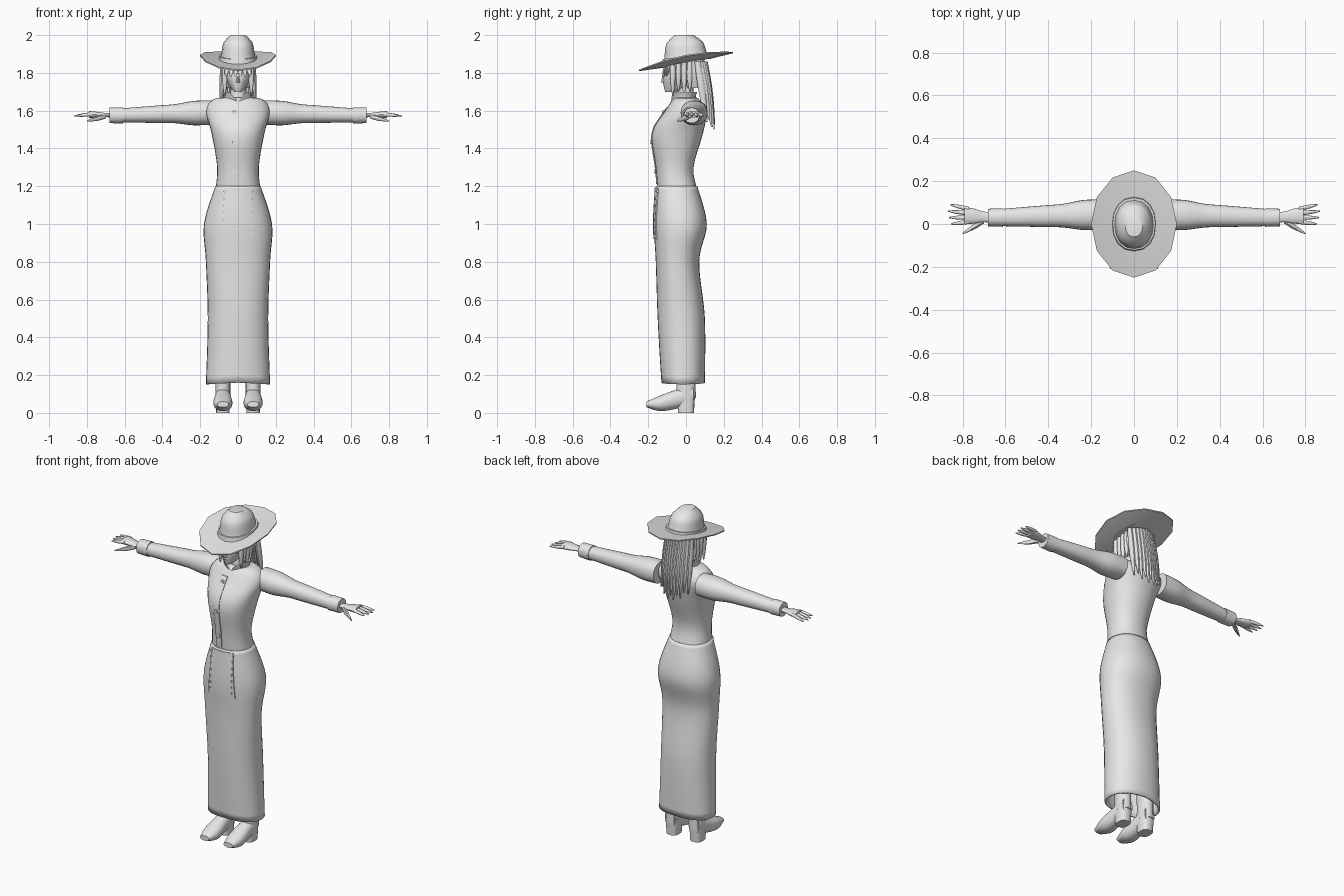
import bpy, bmesh
from math import sin, cos, pi, radians, copysign
from mathutils import Vector
from mathutils.bvhtree import BVHTree

cube = bpy.data.objects.get("Cube")
if cube:
    bpy.data.objects.remove(cube)

grey = bpy.data.materials.new("light grey")
grey.use_nodes = True
grey.diffuse_color = (.8, .8, .8, 1)
shader = grey.node_tree.nodes["Principled BSDF"]
shader.inputs["Base Color"].default_value = grey.diffuse_color


def finish(name, bm, thickness=0):
    """Turn a bmesh into a shaded, coloured object and return its surface."""
    bmesh.ops.recalc_face_normals(bm, faces=bm.faces)
    mesh = bpy.data.meshes.new(name)
    bm.to_mesh(mesh)
    mesh.materials.append(grey)
    mesh.shade_smooth()
    mesh.set_sharp_from_angle(angle=radians(40))
    obj = bpy.data.objects.new(name, mesh)
    bpy.context.collection.objects.link(obj)
    if thickness:
        obj.modifiers.new("thickness", "SOLIDIFY").thickness = thickness
    surface = BVHTree.FromBMesh(bm)
    bm.free()
    return surface


def refine(rings, steps):
    """Insert smoothly interpolated rings between the given ones."""
    rings = [Vector(ring) for ring in rings]
    padded = [rings[0], *rings, rings[-1]]
    result = []
    for before, start, end, after in zip(padded, padded[1:], padded[2:], padded[3:]):
        enter, leave = (end - before) / 2, (after - start) / 2
        for k in range(steps):
            t = k / steps
            ease = t * t * (3 - 2 * t)
            result.append(start.lerp(end, ease) + enter * t * (1 - t) ** 2
                          - leave * t * t * (1 - t))
    return result + [rings[-1]]


def loft(name, axis, rings, sides=24, power=2.2, steps=4, caps=True, warp=None, thickness=0):
    """Skin rings of (position on axis, two centres, two radii)."""
    bm = bmesh.new()
    loops = []
    for t, a, b, ra, rb in refine(rings, steps):
        loop = []
        for i in range(sides):
            c, s = cos(2 * pi * i / sides), sin(2 * pi * i / sides)
            u = a + ra * copysign(abs(c) ** (2 / power), c)
            v = b + rb * copysign(abs(s) ** (2 / power), s)
            point = Vector({"x": (t, u, v), "y": (u, t, v), "z": (u, v, t)}[axis])
            if warp:
                warp(point)
            loop.append(bm.verts.new(point))
        loops.append(loop)
    for low, high in zip(loops, loops[1:]):
        for i in range(sides):
            bm.faces.new((low[i - 1], low[i], high[i], high[i - 1]))
    if caps:
        bm.faces.new(loops[0])
        bm.faces.new(loops[-1])
    return finish(name, bm, thickness)


def body(name, axis, rows, middle=0, **options):
    """Loft rows of (position, half width, near edge, far edge)."""
    rings = [(t, middle, (near + far) / 2, width, (far - near) / 2)
             for t, width, near, far in rows]
    return loft(name, axis, rings, **options)


def tube(name, axis, start, end, radii, flat=1, sides=10, **options):
    """Loft evenly spaced radii from one point to another."""
    start, end = Vector(start), Vector(end)
    rings = []
    for i, radius in enumerate(radii):
        x, y, z = start.lerp(end, i / (len(radii) - 1))
        place = {"x": (x, y, z), "y": (y, x, z), "z": (z, x, y)}[axis]
        rings.append((*place, radius, radius * flat))
    loft(name, axis, rings, sides=sides, **options)


def on_front(surface, x, z):
    return surface.ray_cast(Vector((x, -1, z)), Vector((0, 1, 0)))[0]


def patch(name, surface, low, high, width, middle=0, lift=.005):
    """A thin plate laid on the front of a surface."""
    bm = bmesh.new()
    cells = 8
    grid = []
    for r in range(cells + 1):
        z = low + (high - low) * r / cells
        row = [on_front(surface, middle + width(r / cells) * (2 * c / cells - 1), z)
               for c in range(cells + 1)]
        grid.append([bm.verts.new(p - Vector((0, lift, 0))) for p in row])
    for lower, upper in zip(grid, grid[1:]):
        for c in range(cells):
            bm.faces.new((lower[c], lower[c + 1], upper[c + 1], upper[c]))
    sheet = bmesh.ops.extrude_face_region(bm, geom=bm.faces[:], use_keep_orig=True)
    for v in sheet["geom"]:
        if isinstance(v, bmesh.types.BMVert):
            v.co.y += lift
    finish(name, bm)


def button(name, surface, x, z, radius):
    base = on_front(surface, x, z)
    tube(name, "y", base, base - Vector((0, .01, 0)), (radius, radius), steps=1)


# Skirt with a slightly arched hem
def arch_hem(p):
    if p.z < .2:
        p.z += .01 - abs(p.x) / 20


skirt = body("skirt", "z", [
    (.15, .17, -.13, .1), (.5, .16, -.15, .1), (.8, .17, -.16, .07),
    (1, .18, -.17, .11), (1.2, .12, -.16, .06)],
    sides=32, steps=6, caps=False, warp=arch_hem, thickness=.01)

# Jacket
jacket = body("jacket", "z", [
    (1.18, .12, -.15, .06), (1.3, .11, -.16, .04), (1.48, .14, -.18, .09),
    (1.6, .17, -.11, .11), (1.66, .13, -.07, .07), (1.67, .06, -.05, .05)], sides=32)
patch("jacket_placket", jacket, 1.21, 1.62, lambda t: .02, middle=-.02)
for i in range(3):
    button("jacket_button", jacket, -.02, 1.28 + .155 * i, .012)

# Apron panel, narrower at the top, with two rows of buttons
patch("apron_panel", skirt, .92, 1.19, lambda t: .09 - .02 * t)
for x in (-.07, .07):
    for i in range(7):
        button("panel_button", skirt, x, .95 + i / 27, .006)


# Neck and open collar
def open_collar(p):
    if p.y < 0 and p.z > 1.66:
        p.z -= max(0, .05 - abs(p.x))


tube("neck", "z", (0, 0, 1.62), (0, 0, 1.76), (.05, .04, .04), sides=16)
tube("collar", "z", (0, -.01, 1.64), (0, -.01, 1.7), (.075, .07, .08), flat=.8,
     sides=24, caps=False, warp=open_collar, thickness=.005)

# Head and face
head = body("head", "z", [(1.7, .02, -.11, -.05), (1.74, .05, -.12, .04),
                          (1.8, .07, -.12, .08), (1.92, .05, -.07, .06)])
tube("nose", "z", (0, -.12, 1.75), (0, -.115, 1.79), (.01, .005), flat=1.5)
patch("mouth", head, 1.727, 1.73, lambda t: .012, lift=.002)
for side, x in (("left", .03), ("right", -.03)):
    patch(side + "_eye", head, 1.78, 1.795, lambda t: .012, middle=x, lift=.002)

# Hair: cap, long back strands, side locks and fringe
body("hair_cap", "z", [(1.72, .06, 0, .1), (1.8, .08, -.05, .11), (1.9, .07, -.06, .09)])
LOCK = (.012, .015, .012, .003)
for i in range(11):
    across = i / 5 - 1
    inward = across ** 2 / 25
    tube("back_strand", "z", (.08 * across, .1 - inward, 1.86),
         (.09 * across, .15 - inward, 1.5 + inward + i % 2 / 40), LOCK, flat=1.3)
for side in (-1, 1):
    for i in range(4):
        y = .03 * i - .07
        tube("side_lock", "z", (.07 * side, y, 1.86), (.07 * side, y, 1.68 + i % 2 / 50), LOCK)
    for i in range(3):
        x = side * (.01 + i / 50)
        tube("fringe_lock", "z", (x, i / 99 - .1, 1.86), (x * 1.3, i / 99 - .125, 1.78),
             LOCK, flat=.6)


# Hat: faceted tilted brim, crown and band
def bend_brim(p):
    p.z += .19 * p.y + .8 * p.x ** 2


def tilt_crown(p):
    p.z += 1.3 * p.y * (2 - p.z)


tube("hat_brim", "z", (0, 0, 1.87), (0, 0, 1.85), (.1, .2, .2, .1), flat=1.25,
     sides=12, power=2, steps=1, warp=bend_brim)
tube("hat_crown", "z", (0, 0, 1.855), (0, -.01, 2), (.1, .09, .085, .075, .04), flat=1.25,
     sides=16, steps=2, warp=tilt_crown)
tube("hat_band", "z", (0, 0, 1.855), (0, 0, 1.89), (.105, .1), flat=1.23,
     sides=16, steps=1, warp=tilt_crown)

# Arms, hands and boots
for side, s in (("left", 1), ("right", -1)):
    def wrist(x, y=.03, z=1.575):
        return (s * x, y, z)

    tube(side + "_sleeve", "x", wrist(.14, .045, 1.59), wrist(.62),
         (.07, .07, .055, .05, .045, .04), flat=.92, sides=24)
    tube(side + "_cuff", "x", wrist(.61), wrist(.68), (.043, .041), sides=24, steps=1)
    tube(side + "_palm", "x", wrist(.66), wrist(.79, .04, 1.58), (.025, .025, .035, .04),
         flat=.45, sides=16)
    for i, finger in enumerate(("index", "middle", "ring", "little")):
        tip = .87 - abs(i - 1.7) / 99
        tube(f"{side}_{finger}_finger", "x", wrist(.77, .01 + i / 50, 1.582),
             wrist(tip, .03 * i, 1.572), (.01, .01, .008, .003))
    tube(side + "_thumb", "x", wrist(.7, .015, 1.57), wrist(.8, -.045, 1.545),
         (.012, .014, .01, .003))
    middle = s * .08
    body(side + "_boot_foot", "y", [(-.21, .03, .03, .06), (-.14, .05, .01, .09),
                                    (-.06, .045, .02, .12), (.04, .035, .05, .15)], middle)
    tube(side + "_boot_heel", "z", (middle, 0, 0), (middle, 0, .1), (.035, .04),
         flat=1.2, sides=16, power=3, steps=1)
    tube(side + "_boot_shaft", "z", (middle, 0, .08), (middle, 0, .35), (.04, .04, .05),
         flat=1.3, sides=16)
